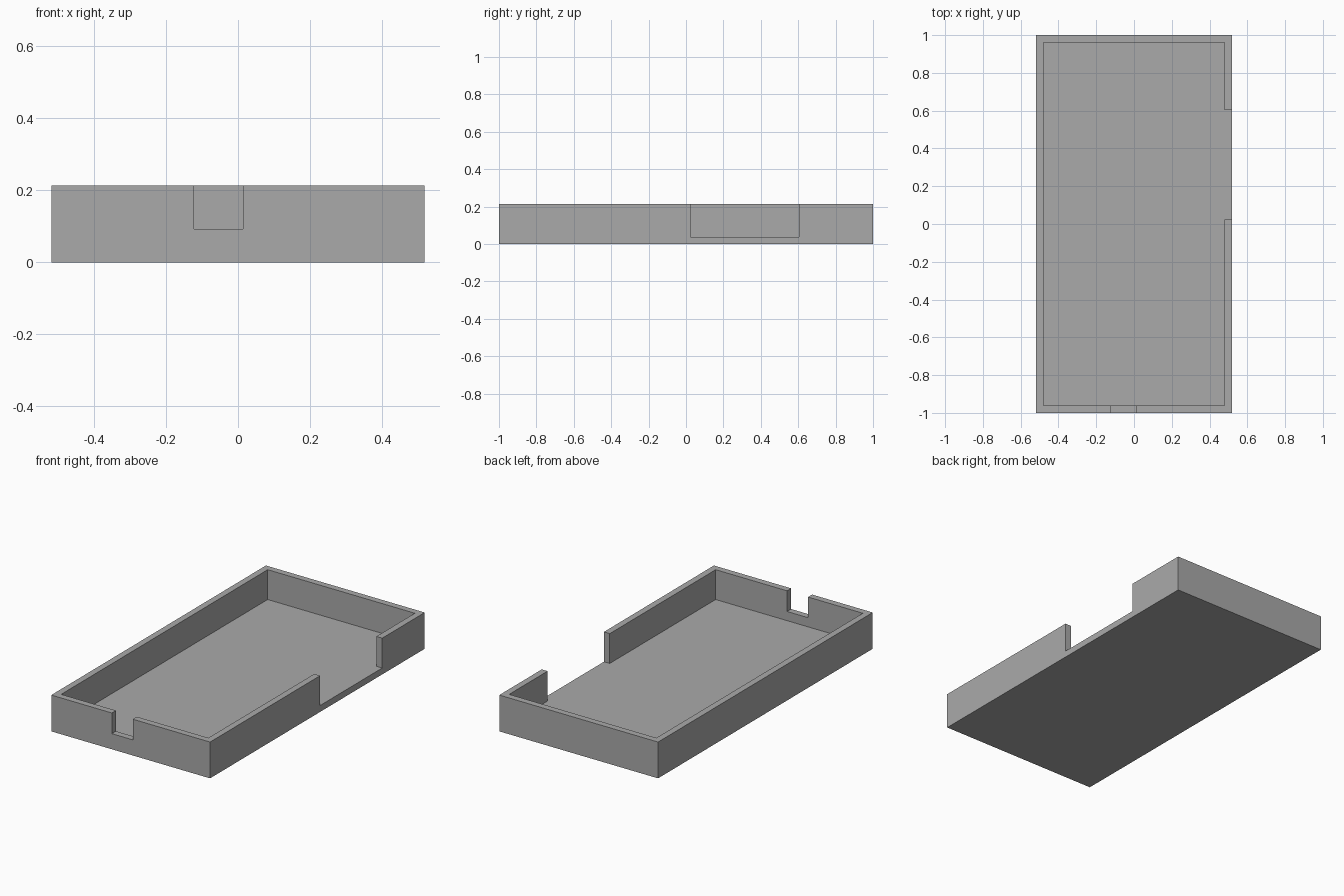
import bpy
from mathutils import Vector

if "Cube" in bpy.data.objects:
    bpy.data.objects.remove(bpy.data.objects["Cube"], do_unlink=True)

HALF_X, HALF_Y, HEIGHT = 0.518, 1.0, 0.214
WALL = 0.038
OVER = 0.1  # how far cutters reach past the tray

grey = bpy.data.materials.new("plain grey")
grey.use_nodes = True
colour = (0.4, 0.4, 0.4, 1)
grey.diffuse_color = colour
grey.node_tree.nodes["Principled BSDF"].inputs["Base Color"].default_value = colour


def box(name, low, high):
    """Axis-aligned box between two corners."""
    low, high = Vector(low), Vector(high)
    bpy.ops.mesh.primitive_cube_add(size=1)
    obj = bpy.context.object
    obj.name = name
    for v in obj.data.vertices:
        v.co = (low + high) / 2 + v.co * (high - low)
    obj.data.materials.append(grey)
    return obj


# Solid outer block
tray = box("open_tray", (-HALF_X, -HALF_Y, 0), (HALF_X, HALF_Y, HEIGHT))

# Inner hollow, long opening in the left wall, small notch in the front wall
inner_x, inner_y, top = HALF_X - WALL, HALF_Y - WALL, HEIGHT + OVER
cutters = [
    box("hollow_cutter", (-inner_x, -inner_y, WALL), (inner_x, inner_y, top)),
    box("side_opening_cutter", (0.3, 0.025, WALL), (HALF_X + OVER, 0.604, top)),
    box("front_notch_cutter", (-0.123, -HALF_Y - OVER, 0.092), (0.014, -0.8, top)),
]

for cutter in cutters:
    mod = tray.modifiers.new(cutter.name, 'BOOLEAN')
    mod.operation = 'DIFFERENCE'
    mod.solver = 'EXACT'
    mod.object = cutter
    bpy.context.view_layer.objects.active = tray
    bpy.ops.object.modifier_apply(modifier=mod.name)
    bpy.data.objects.remove(cutter, do_unlink=True)
